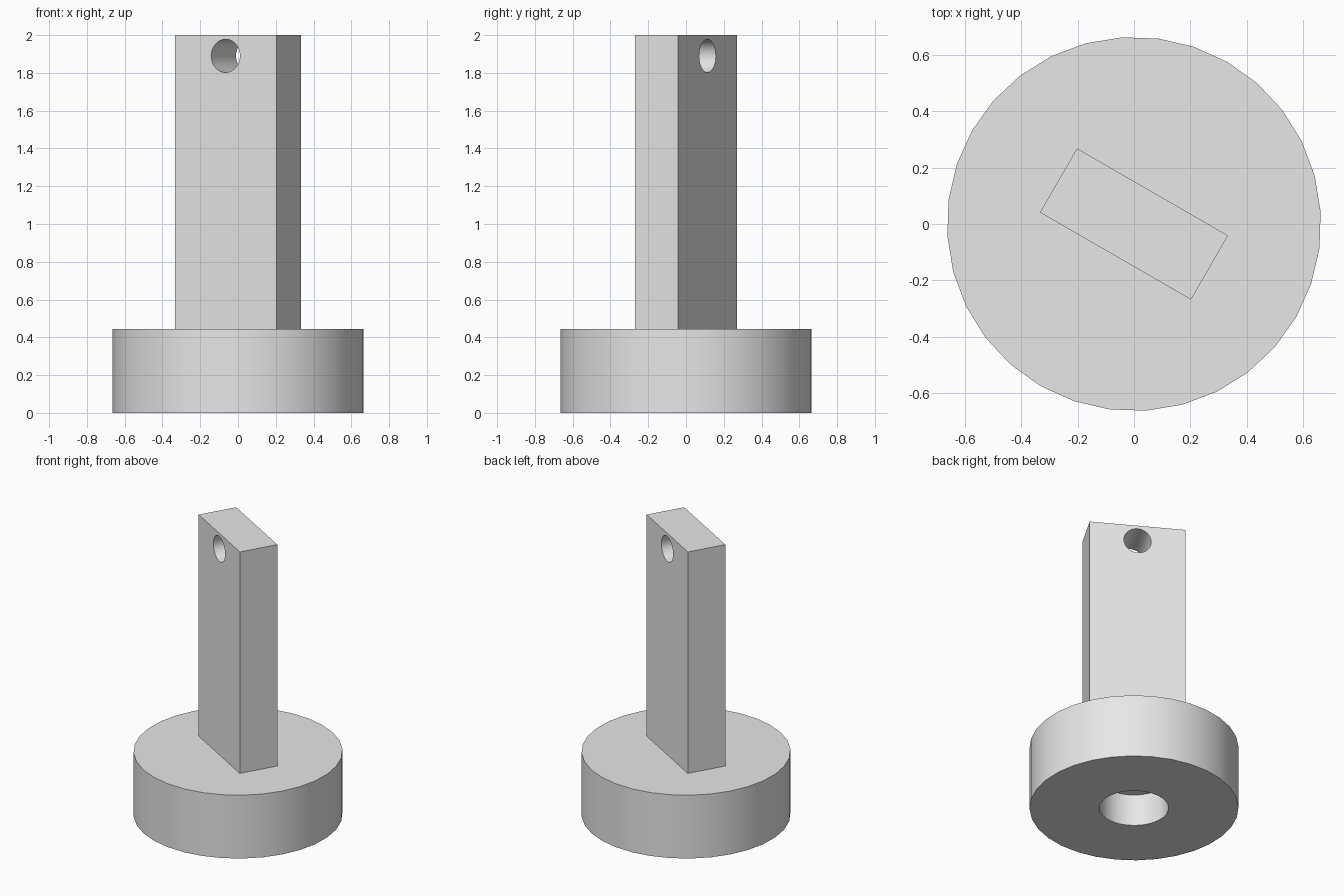
import bpy
from math import radians

if "Cube" in bpy.data.objects:
    bpy.data.objects.remove(bpy.data.objects["Cube"], do_unlink=True)

TURN = radians(-30)
BASE_RADIUS, BASE_HEIGHT = 0.665, 0.445
BAR_LENGTH, BAR_WIDTH, TOP = 0.62, 0.263, 2.0
SINK = 0.02

grey = bpy.data.materials.new("light_grey")
grey.use_nodes = True
colour = (0.8, 0.8, 0.8, 1)
grey.diffuse_color = colour
grey.node_tree.nodes["Principled BSDF"].inputs["Base Color"].default_value = colour


def cylinder(name, radius, depth, location, tilt=0):
    bpy.ops.mesh.primitive_cylinder_add(
        vertices=32, radius=radius, depth=depth,
        location=location, rotation=(tilt, 0, TURN))
    obj = bpy.context.object
    obj.name = name
    obj.data.materials.append(grey)
    return obj


def cut(target, cutter):
    """Bore the cutter out of the target, then discard the cutter."""
    cutter.hide_render = True
    mod = target.modifiers.new("bore", "BOOLEAN")
    mod.operation = "DIFFERENCE"
    mod.solver = "EXACT"
    mod.object = cutter
    bpy.ops.object.select_all(action="DESELECT")
    target.select_set(True)
    bpy.context.view_layer.objects.active = target
    bpy.ops.object.modifier_apply(modifier=mod.name)
    bpy.data.objects.remove(cutter, do_unlink=True)
    bpy.ops.object.shade_smooth_by_angle(angle=radians(30))


# Round base with a blind hole underneath, half its height deep
base = cylinder("round_base", BASE_RADIUS, BASE_HEIGHT, (0, 0, BASE_HEIGHT / 2))
cut(base, cylinder("base_hole_cutter", 0.22, BASE_HEIGHT, (0, 0, 0)))

# Flat upright bar, slightly sunk into the base
bottom = BASE_HEIGHT - SINK
bpy.ops.mesh.primitive_cube_add(
    size=1, location=(0, 0, (TOP + bottom) / 2), rotation=(0, 0, TURN))
bar = bpy.context.object
bar.name = "upright_bar"
bar.scale = (BAR_LENGTH, BAR_WIDTH, TOP - bottom)
bpy.ops.object.transform_apply(location=False, rotation=False, scale=True)
bar.data.materials.append(grey)

# Cross hole through the top of the bar
cut(bar, cylinder("cross_hole_cutter", 0.088, 1, (0, 0, 1.89), radians(90)))
